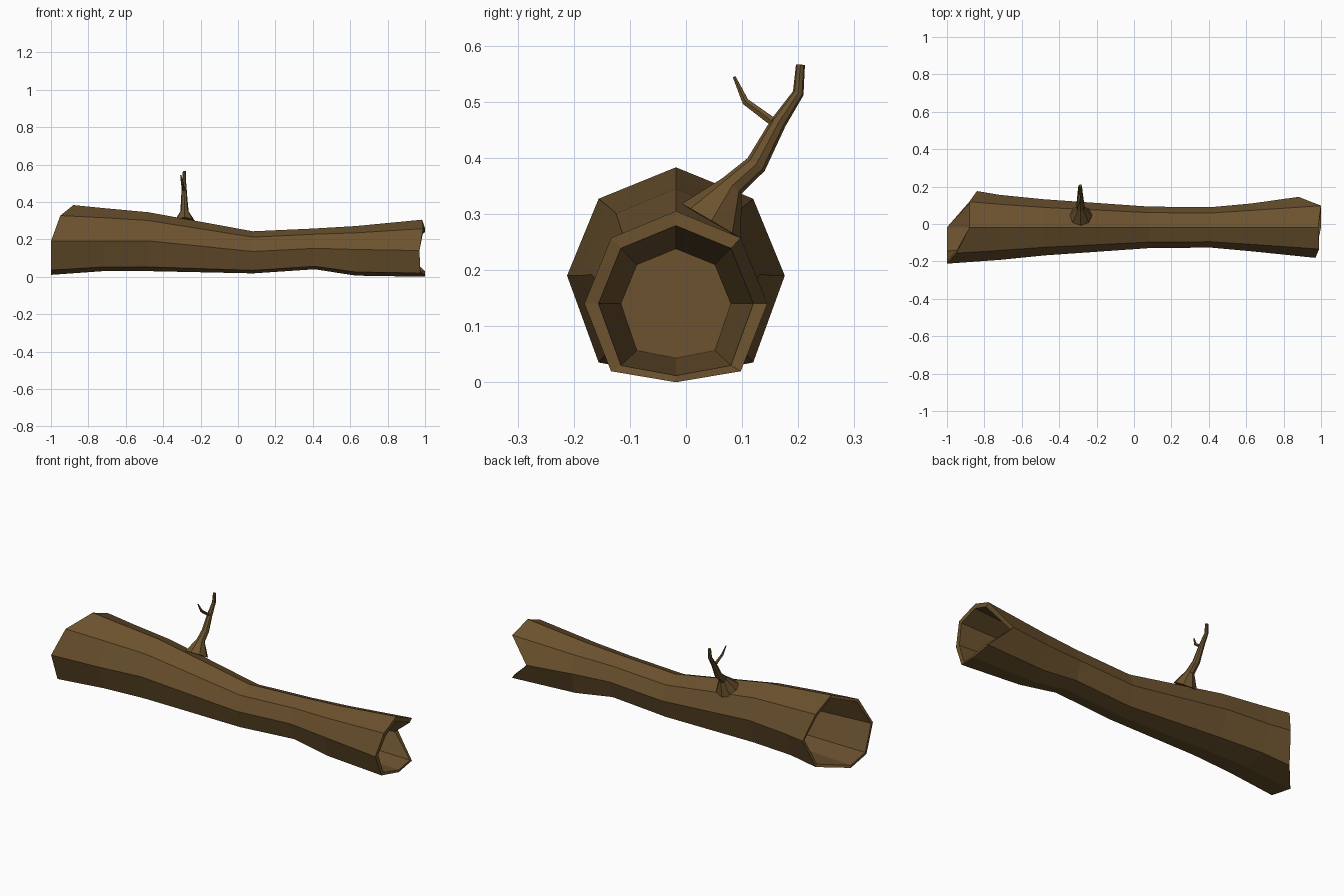
import bpy, bmesh, math
from mathutils import Vector

if "Cube" in bpy.data.objects:
    bpy.data.objects.remove(bpy.data.objects["Cube"])

bark = bpy.data.materials.new("bark")
bark.diffuse_color = (0.15, 0.085, 0.028, 1)
bark.use_nodes = True
bark.node_tree.nodes["Principled BSDF"].inputs["Base Color"].default_value = bark.diffuse_color


def skin(name, rings):
    """Join successive vertex rings with quads and cap both ends."""
    bm = bmesh.new()
    loops = [[bm.verts.new(p) for p in ring] for ring in rings]
    n = len(loops[0])
    for a, b in zip(loops, loops[1:]):
        for i in range(n):
            j = (i + 1) % n
            bm.faces.new((a[i], a[j], b[j], b[i]))
    bm.faces.new(loops[0])
    bm.faces.new(loops[-1])
    bmesh.ops.recalc_face_normals(bm, faces=bm.faces)
    mesh = bpy.data.meshes.new(name)
    bm.to_mesh(mesh)
    bm.free()
    mesh.materials.append(bark)
    obj = bpy.data.objects.new(name, mesh)
    bpy.context.collection.objects.link(obj)
    return obj


def octagon(x, w, top, mid, bot):
    """Log section, starting at the back corner and going over the top."""
    xs = x if isinstance(x, list) else [x] * 8
    ys = [1, 0.71, 0, -0.71, -1, -0.71, 0, 0.71]
    up, down = top - mid, mid - bot
    zs = [0, 0.71 * up, up, 0.71 * up, 0, -0.86 * down, -down, -0.86 * down]
    return [(xs[i], -0.018 + w * ys[i], mid + zs[i]) for i in range(8)]


def limb(name, path, sides):
    """Tapered branch along (x, y, z, radius) points."""
    pts = [Vector(p[:3]) for p in path]
    rings = []
    for i, p in enumerate(pts):
        t = (pts[min(i + 1, len(pts) - 1)] - pts[max(i - 1, 0)]).normalized()
        v = t.cross(Vector((1, 0, 0))).normalized()
        u = v.cross(t)
        r = path[i][3]
        rings.append([p + r * (math.cos(a) * u + math.sin(a) * v)
                      for a in (math.tau * k / sides for k in range(sides))])
    return skin(name, rings)


# Hollow log: left cavity, broken left rim, bark, broken right rim, right cavity
left_x = [-.84, -.88, -.88, -.95, -1, -1, -1, -.88]
right_x = [.88, 1, .985, .99, .97, .975, 1, 1]
skin("hollow_log", [
    octagon(-.48, .13, .322, .19, .052),
    octagon(left_x, .178, .365, .19, .024),
    octagon(left_x, .194, .383, .19, .010),
    octagon(-.72, .174, .367, .19, .030),
    octagon(-.48, .150, .345, .192, .030),
    octagon(.08, .111, .243, .135, .018),
    octagon(.41, .108, .258, .152, .040),
    octagon(.63, .128, .271, .146, .006),
    octagon(right_x, .163, .305, .14, .0),
    octagon(right_x, .138, .279, .14, .012),
    octagon(.41, .098, .238, .14, .043),
])

# Branch with a flared foot
limb("branch", [
    (-.285, .045, .287, .061), (-.286, .082, .350, .022),
    (-.287, .125, .388, .019), (-.288, .165, .463, .014),
    (-.288, .200, .515, .010), (-.287, .204, .566, .008)], 8)

# Side twig
limb("twig", [
    (-.288, .163, .458, .009), (-.298, .106, .500, .007),
    (-.306, .086, .544, .003)], 6)
